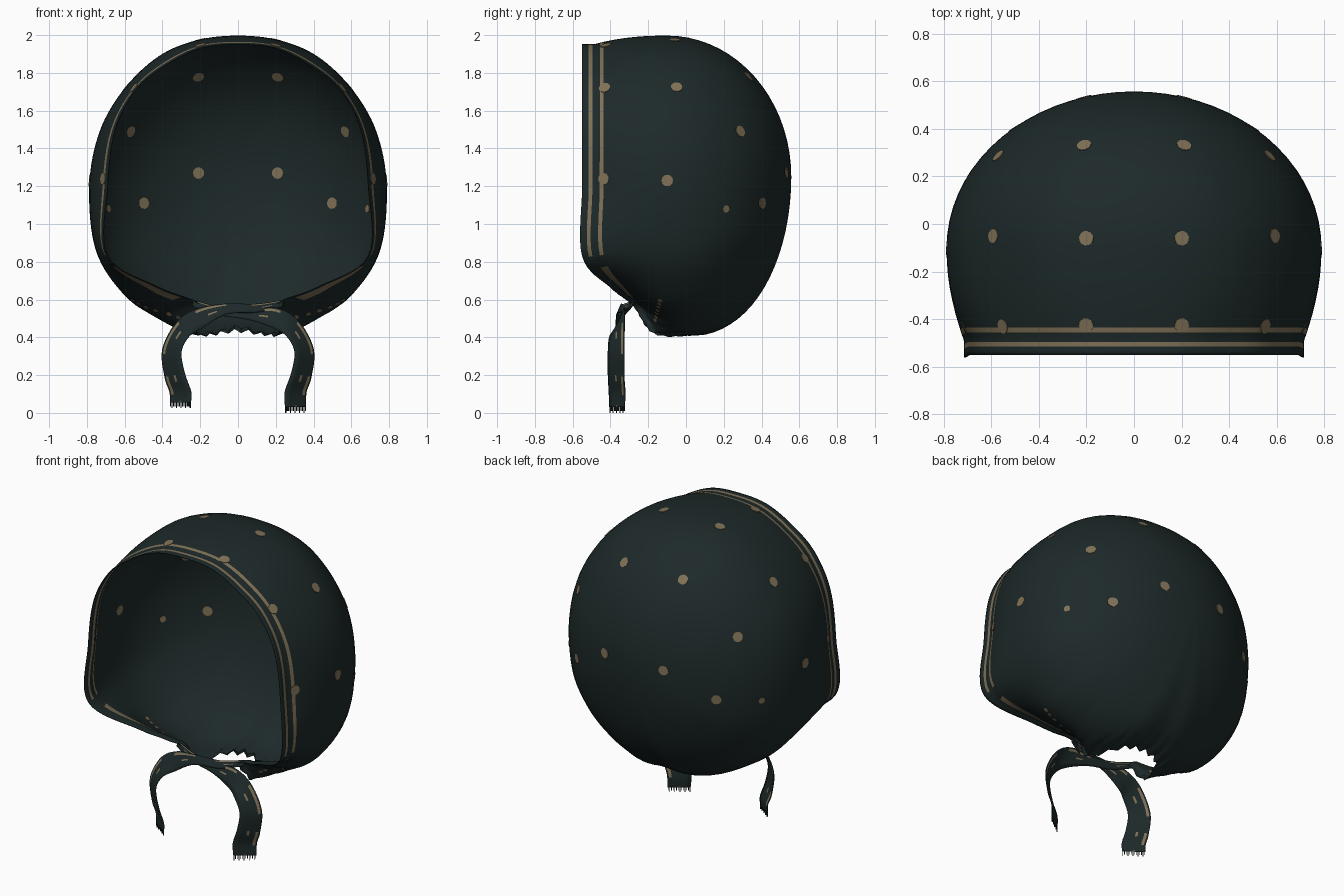
import bpy, bmesh, math
from mathutils import Vector, Matrix
from mathutils.bvhtree import BVHTree

if "Cube" in bpy.data.objects:
    bpy.data.objects.remove(bpy.data.objects["Cube"])


def material(name, rgb):
    m = bpy.data.materials.new(name)
    m.use_nodes = True
    m.diffuse_color = (*rgb, 1)
    m.node_tree.nodes["Principled BSDF"].inputs["Base Color"].default_value = (*rgb, 1)
    return m


CLOTH = material("dark teal cloth", (0.0125, 0.022, 0.022))
TAN = material("tan print", (0.215, 0.165, 0.095))


def finish(bm, name, thickness=0.0):
    mesh = bpy.data.meshes.new(name)
    bm.to_mesh(mesh)
    ob = bpy.data.objects.new(name, mesh)
    bpy.context.collection.objects.link(ob)
    mesh.materials.append(CLOTH)
    mesh.materials.append(TAN)
    bpy.ops.object.select_all(action="DESELECT")
    ob.select_set(True)
    bpy.context.view_layer.objects.active = ob
    bpy.ops.object.shade_smooth_by_angle(angle=math.radians(50))
    if thickness:
        mod = ob.modifiers.new("thickness", "SOLIDIFY")
        mod.thickness, mod.offset = thickness, 0


def spline(a, b, c, d, t):
    return 0.5 * (2 * b + (c - a) * t + (2 * a - 5 * b + 4 * c - d) * t * t
                  + (3 * b - a - 3 * c + d) * t ** 3)


def closed_curve(half, steps):
    """Mirror a half loop across x and sample it smoothly."""
    pts = [Vector(p) for p in half]
    pts += [Vector((-p.x, p.y, p.z)) for p in pts[-2:0:-1]]
    n = len(pts)
    return [spline(pts[i - 1], pts[i], pts[(i + 1) % n], pts[(i + 2) % n], k / steps)
            for i in range(n) for k in range(steps)]


# Hood: back pole, widest loop and the hem (face opening, then neck opening)
STEPS = 8
pole = Vector((0, 0.555, 1.25))
widest = closed_curve([(0, -.1, 1.995), (.22, -.1, 1.97), (.42, -.1, 1.885), (.6, -.1, 1.715),
                       (.73, -.1, 1.49), (.785, -.1, 1.2), (.75, -.1, .86), (.6, -.07, .625),
                       (.42, -.02, .5), (.27, 0, .43), (.14, .06, .42), (0, .08, .435)], STEPS)
hem = closed_curve([(0, -.55, 1.95), (.2, -.55, 1.93), (.39, -.55, 1.835), (.54, -.55, 1.71),
                    (.65, -.55, 1.5), (.69, -.55, 1.2), (.69, -.55, .83), (.42, -.4, .665),
                    (.2, -.28, .57), (.22, -.17, .425), (.13, .04, .42), (0, .08, .455)], STEPS)
COLS = len(hem)
BACK = 18
front_ts = [.12, .25, .37, .49, .6, .68, .745, .79, .835, .878, .922, .96, 1]
OUTER, INNER = BACK + front_ts.index(.745), BACK + front_ts.index(.878)


def hood_point(i, row):
    m, r = widest[i], hem[i]
    if row <= BACK:
        a = row / BACK * math.pi / 2
        p = pole + (m - pole) * math.sin(a)
        p.y = m.y + (pole.y - m.y) * math.cos(a)
        gather = math.sin(a) ** 30
    else:
        t = front_ts[row - BACK - 1]
        p = m.lerp(r, min(1, (t / .85) ** 2.3))
        p.y = m.y + (r.y - m.y) * t
        gather = 1
    # pleats pulled together around the neck
    near = max(0, 1 - abs(i / STEPS - 11) / 4)
    wave = math.sin(i * math.pi / 2) * gather * near
    return p + Vector((p.x * .05, .01, .011)) * wave


def stripe_rows(i):
    """Two stripes round the face arch, one wide fold on the slope under the cheek."""
    from_nape = abs(i + .5 - COLS / 2) / STEPS
    if from_nape > 5:
        return {OUTER, INNER}
    return {OUTER, OUTER + 1} if 3.5 < from_nape < 4.7 else set()


bm = bmesh.new()
tip = bm.verts.new(pole)
rows = [[bm.verts.new(hood_point(i, r)) for i in range(COLS)]
        for r in range(1, BACK + len(front_ts) + 1)]
for i in range(COLS):
    j = (i + 1) % COLS
    bm.faces.new((tip, rows[0][j], rows[0][i]))
    tan_rows = stripe_rows(i)
    for k in range(len(rows) - 1):
        f = bm.faces.new((rows[k][i], rows[k][j], rows[k + 1][j], rows[k + 1][i]))
        f.material_index = int(k in tan_rows)
bmesh.ops.recalc_face_normals(bm, faces=bm.faces)
tree = BVHTree.FromBMesh(bm)
finish(bm, "hood", 0.005)

# Spots: thin plates showing on both sides of the cloth
bm = bmesh.new()


def spot(origin, direction, radius=0.031):
    for s in (1, -1):
        flip = Vector((s, 1, 1))
        hit, normal, _, _ = tree.ray_cast(Vector(origin) * flip, Vector(direction) * flip)
        if hit:
            mat = Matrix.Translation(hit) @ normal.to_track_quat("Z", "Y").to_matrix().to_4x4()
            bmesh.ops.create_cone(bm, cap_ends=True, segments=12, radius1=radius,
                                  radius2=radius, depth=0.0095, matrix=mat)


for x, z in ((.21, 1.78), (.21, 1.27), (.57, 1.49), (.5, 1.11)):
    spot((x, 2, z), (0, -1, 0))
for x, y in ((.2, -.06), (.59, -.05), (.2, -.425), (.55, -.43)):
    spot((x, y, 3), (0, 0, -1))
for y, z, radius in ((-.1, 1.23, .031), (.21, 1.08, .02), (-.435, 1.24, .031)):
    spot((2, y, z), (-1, 0, 0), radius)
# a streak caught in the gathers
for k in range(7):
    spot((2, -.16 + .004 * k, .49 + .018 * k), (-1, 0, 0), .014)
for f in bm.faces:
    f.material_index = 1
finish(bm, "spots")


# Ties: twisted ribbons that cross under the chin and hang, with fringed ends
def tie(name, side, rise, depth, dip):
    # centre and half-width vector at each station
    path = [((-.24, -.28, .58), (0, .005, .018)),
            ((-.1, -.315 - depth, .555 - dip / 2), (.004, .01, .022)),
            ((.06, -.335 - depth, .55 - dip), (0, .012, .028)),
            ((.2, -.35, .5), (.005, .025, .055)), ((.29, -.365, .445), (.03, .04, .042)),
            ((.35, -.37, .33), (.05, .043, .008)), ((.335, -.37, .2), (.053, .043, -.01)),
            ((.305, -.365, .11), (.057, .043, 0)), ((.305, -.365, .03 + rise), (.055, .04, 0))]
    path = [(Vector(c), Vector(w)) for c, w in path]
    bm = bmesh.new()
    across = (-1, -.5, -.1, .1, .62, .86, 1)
    grid = []
    for i in range(len(path) - 1):
        q = [path[min(max(i + d, 0), len(path) - 1)] for d in (-1, 0, 1, 2)]
        for k in range(6 if i < len(path) - 2 else 7):
            c = spline(*[e[0] for e in q], k / 6)
            w = spline(*[e[1] for e in q], k / 6)
            grid.append([bm.verts.new(c + w * u) for u in across])
    for k in range(len(grid) - 1):
        for n in range(len(across) - 1):
            f = bm.faces.new((grid[k][n], grid[k][n + 1], grid[k + 1][n + 1], grid[k + 1][n]))
            stripe = n == 4 and k % 12 < 7
            fleck = n == 2 and k % 11 in (3, 4)
            f.material_index = int(stripe or fleck)
    # fringe strands
    end, half = path[-1]
    for s in range(14):
        top = end + half * (-.95 + 1.9 * s / 13)
        low = top - Vector((0, 0, .02 + .01 * (s % 3 == 0)))
        thin = half * .03
        bm.faces.new([bm.verts.new(v) for v in (top - thin, top + thin, low + thin, low - thin)])
    for v in bm.verts:
        v.co.x *= side
    bmesh.ops.recalc_face_normals(bm, faces=bm.faces)
    finish(bm, name, 0.004)


tie("left_tie", 1, 0, 0, .03)
tie("right_tie", -1, .025, .02, 0)
